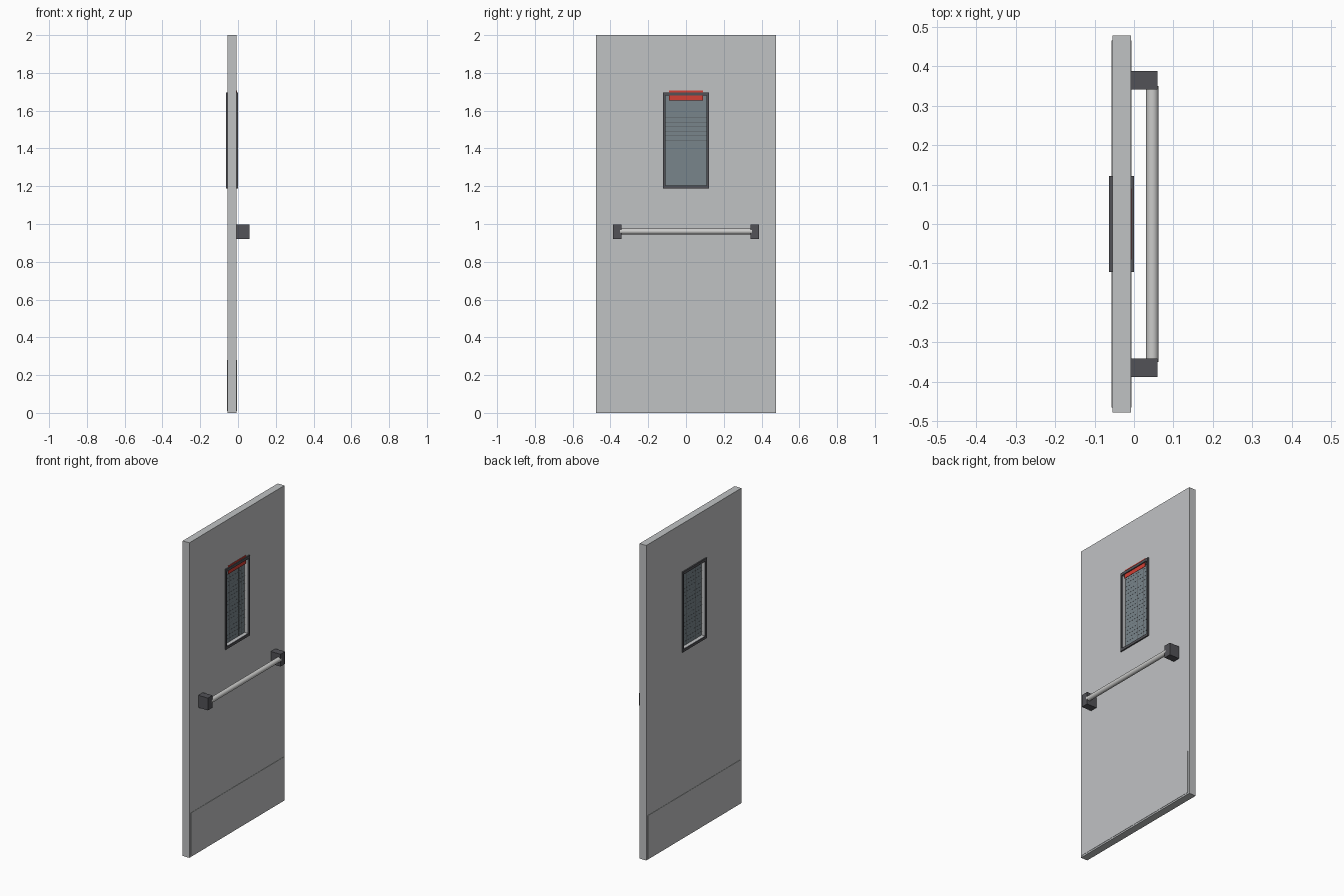
import bpy
import bmesh
from mathutils import Matrix, Vector

cube = bpy.data.objects.get("Cube")
if cube:
    bpy.data.objects.remove(cube, do_unlink=True)


def material(name, rgb):
    mat = bpy.data.materials.new(name)
    mat.use_nodes = True
    color = (*rgb, 1)
    mat.diffuse_color = color
    mat.node_tree.nodes["Principled BSDF"].inputs["Base Color"].default_value = color
    return mat


grey_paint = material("light grey paint", (0.53, 0.54, 0.55))
dark_metal = material("dark metal", (0.085, 0.085, 0.095))
steel = material("brushed steel", (0.6, 0.6, 0.59))
glass_blue = material("blue grey glass", (0.19, 0.235, 0.26))
wire_grey = material("wire grey", (0.1, 0.11, 0.12))
sign_red = material("sign red", (0.65, 0.05, 0.035))


def add_box(bm, low, high):
    low, high = Vector(low), Vector(high)
    place = Matrix.Translation((low + high) / 2) @ Matrix.Diagonal((*(high - low), 1))
    bmesh.ops.create_cube(bm, size=1, matrix=place)


def finish(name, bm, mat):
    mesh = bpy.data.meshes.new(name)
    bm.to_mesh(mesh)
    bm.free()
    mesh.materials.append(mat)
    obj = bpy.data.objects.new(name, mesh)
    bpy.context.collection.objects.link(obj)
    return obj


def boxes(name, mat, *spans):
    bm = bmesh.new()
    for low, high in spans:
        add_box(bm, low, high)
    return finish(name, bm, mat)


def ring(name, mat, x_range, outer, inner):
    """Rectangular plate with a rectangular hole; each outline is (half width, bottom, top)."""
    bm = bmesh.new()
    loops = []
    for x in x_range:
        for half, bottom, top in (outer, inner):
            corners = ((-half, bottom), (half, bottom), (half, top), (-half, top))
            loops.append([bm.verts.new((x, y, z)) for y, z in corners])
    back_out, back_in, front_out, front_in = loops
    for a, b in ((back_out, back_in), (back_in, front_in),
                 (front_in, front_out), (front_out, back_out)):
        for i in range(4):
            j = (i + 1) % 4
            bm.faces.new((a[i], a[j], b[j], b[i]))
    bmesh.ops.recalc_face_normals(bm, faces=bm.faces)
    return finish(name, bm, mat)


BACK, FRONT = -0.055, -0.008
MID = (BACK + FRONT) / 2
opening = (0.108, 1.203, 1.679)
frame_outline = (0.121, 1.187, 1.696)

# Door leaf with its window opening
ring("door_leaf", grey_paint, (BACK, FRONT), (0.477, 0, 2), opening)

# Kick plates and window frames on both faces
for side, face, out in (("back", BACK, -1), ("front", FRONT, 1)):
    x = sorted((face, face + out * 0.002))
    boxes(side + "_kick_plate", grey_paint, ((x[0], -0.465, 0.01), (x[1], 0.465, 0.28)))
    ring(side + "_window_frame", dark_metal, sorted((face, face + out * 0.008)),
         frame_outline, opening)

# Wired glass pane
half, bottom, top = opening
boxes("window_glass", glass_blue, ((MID - 0.003, -half, bottom), (MID + 0.003, half, top)))
step, thin, reach = 0.024, 0.0005, 0.0036
wires = []
for i in range(1, 20):
    z = bottom + i * step
    wires.append(((MID - reach, -half, z - thin), (MID + reach, half, z + thin)))
for i in range(-4, 5):
    y = i * step
    wires.append(((MID - reach, y - thin, bottom), (MID + reach, y + thin, top)))
boxes("glass_wires", wire_grey, *wires)

# Red label plate tucked behind the front lip of the frame
boxes("red_label", sign_red, ((FRONT, -0.09, 1.653), (FRONT + 0.002, 0.09, 1.706)))

# Push bar and its end brackets
for name, low, high in (("right_bracket", -0.387, -0.341), ("left_bracket", 0.341, 0.387)):
    boxes(name, dark_metal, ((FRONT, low, 0.92), (0.06, high, 0.998)))
bm = bmesh.new()
bmesh.ops.create_cone(bm, cap_ends=True, segments=32, radius1=0.0155, radius2=0.0155, depth=0.7,
                      matrix=Matrix.Translation((0.0465, 0, 0.961)) @ Matrix.Rotation(1.5707963, 4, "X"))
bar = finish("push_bar", bm, steel)
bpy.ops.object.select_all(action="DESELECT")
bar.select_set(True)
bpy.context.view_layer.objects.active = bar
bpy.ops.object.shade_smooth_by_angle()
